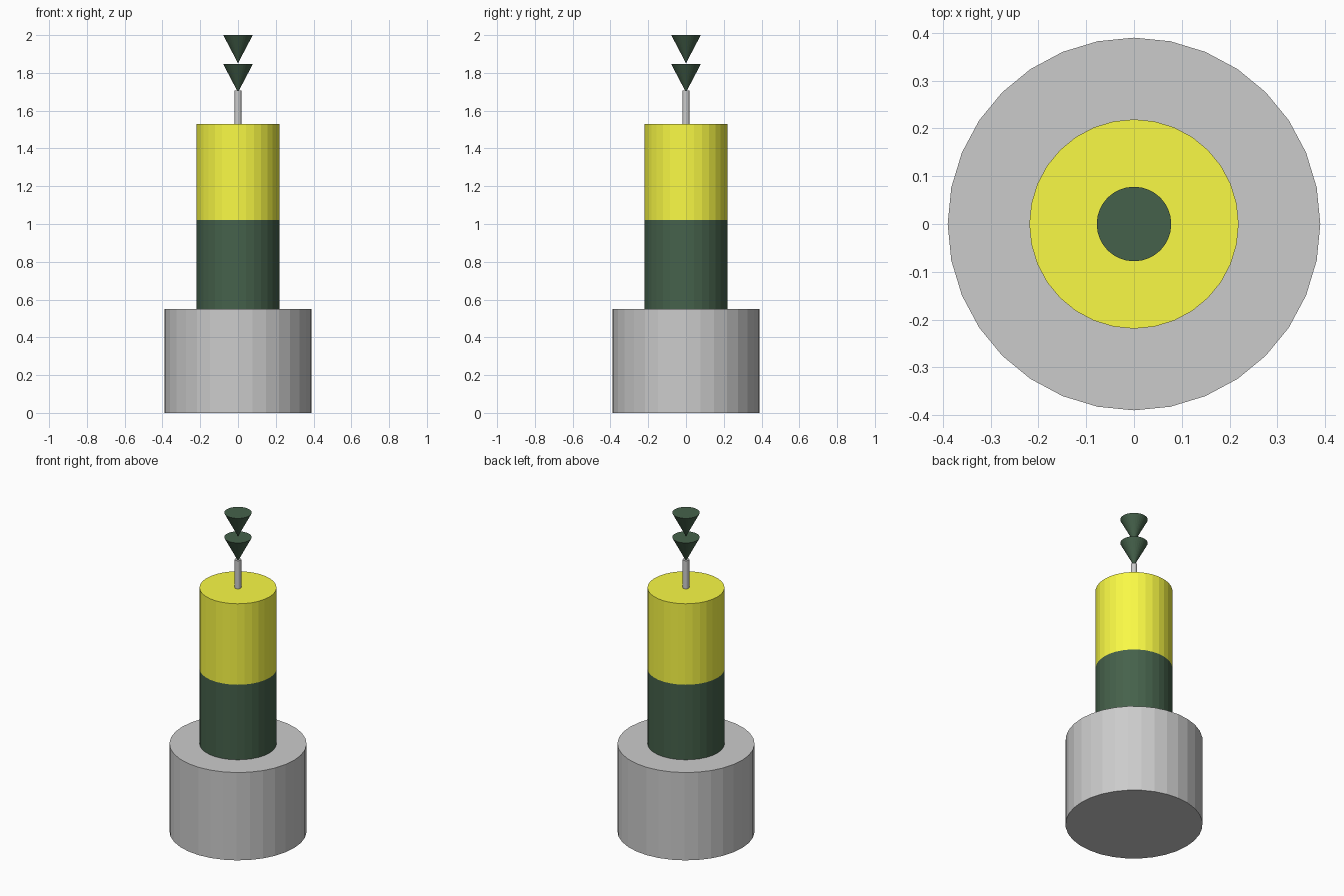
import bpy

if "Cube" in bpy.data.objects:
    bpy.data.objects.remove(bpy.data.objects["Cube"])


def material(name, rgb):
    m = bpy.data.materials.new(name)
    m.diffuse_color = (*rgb, 1)
    m.use_nodes = True
    m.node_tree.nodes["Principled BSDF"].inputs["Base Color"].default_value = m.diffuse_color
    return m


def tapered(name, r_bottom, r_top, z0, z1, mat=None, sides=32):
    bpy.ops.mesh.primitive_cone_add(vertices=sides, radius1=r_bottom, radius2=r_top,
                                    depth=z1 - z0, location=(0, 0, (z0 + z1) / 2))
    ob = bpy.context.object
    ob.name = name
    if mat:
        ob.data.materials.append(mat)
    return ob


dark = material("dark_paint", (0.06, 0.12, 0.07))
yellow = material("yellow_paint", (0.95, 0.95, 0.06))

# Grey foundation
tapered("foundation", 0.39, 0.39, 0.0, 0.551)

# Two-tone tower
tapered("tower_lower", 0.219, 0.219, 0.551, 1.022, dark)
tapered("tower_upper", 0.219, 0.219, 1.022, 1.53, yellow)

# Mast
tapered("mast", 0.0185, 0.0185, 1.53, 1.706)

# Two downward-pointing topmark cones
for i, (z0, z1) in enumerate([(1.697, 1.846), (1.851, 2.0)]):
    tapered(f"topmark_cone_{i + 1}", 0.0, 0.078, z0, z1, dark)
